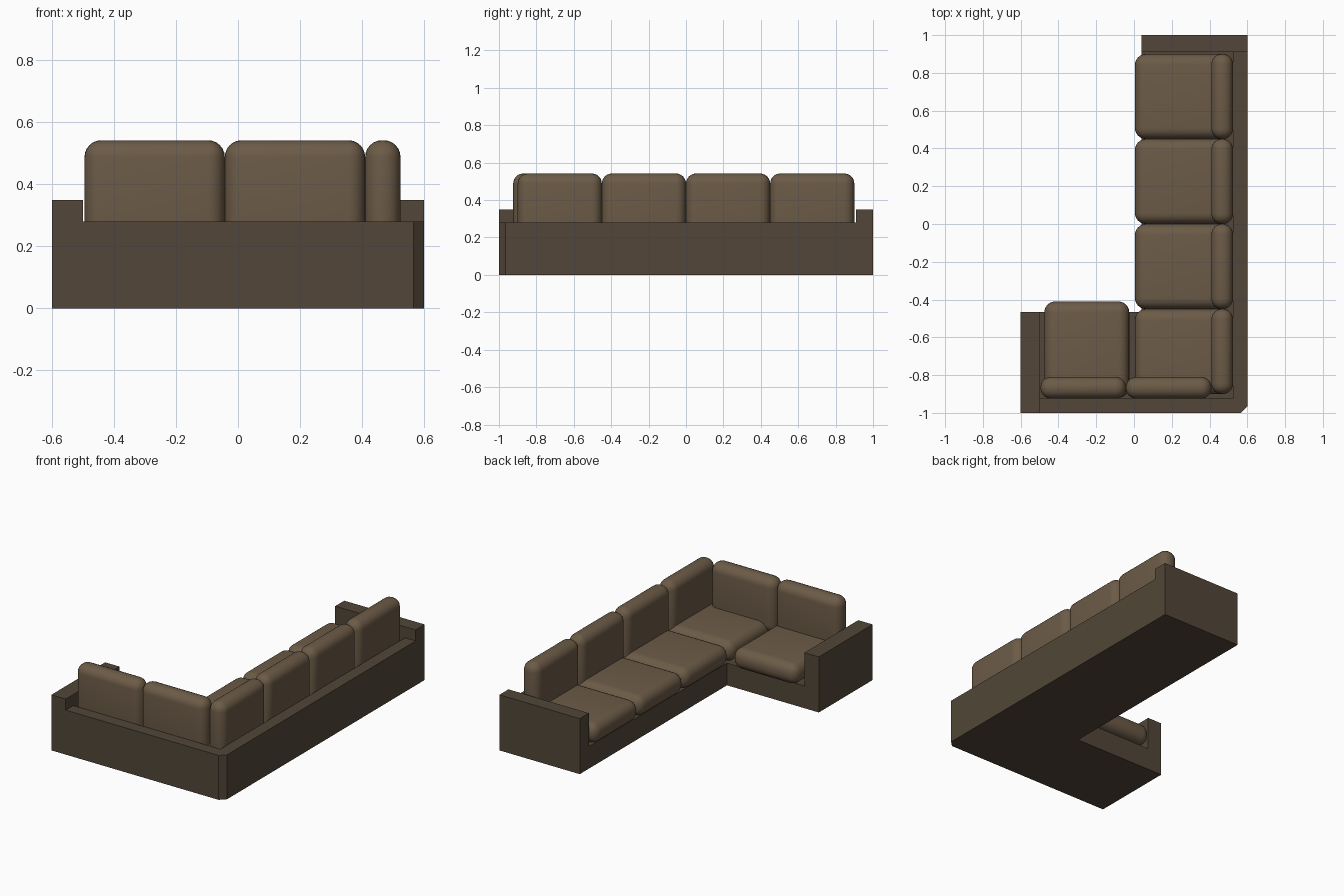
import bpy, bmesh

if "Cube" in bpy.data.objects:
    bpy.data.objects.remove(bpy.data.objects["Cube"])


def material(name, rgb):
    m = bpy.data.materials.new(name)
    m.diffuse_color = (*rgb, 1)
    m.use_nodes = True
    m.node_tree.nodes["Principled BSDF"].inputs["Base Color"].default_value = m.diffuse_color
    return m


frame_mat = material("dark_fabric", (0.085, 0.062, 0.040))
cushion_mat = material("tan_fabric", (0.150, 0.105, 0.063))


def add_object(name, bm, mat):
    bmesh.ops.recalc_face_normals(bm, faces=bm.faces[:])
    mesh = bpy.data.meshes.new(name)
    bm.to_mesh(mesh)
    bm.free()
    mesh.materials.append(mat)
    obj = bpy.data.objects.new(name, mesh)
    bpy.context.collection.objects.link(obj)
    return obj


def prism(name, outline, height):
    """Flat-sided block: an outline on the floor pulled up to a height."""
    bm = bmesh.new()
    face = bm.faces.new([bm.verts.new((x, y, 0)) for x, y in outline])
    ext = bmesh.ops.extrude_face_region(bm, geom=[face])
    top = [v for v in ext["geom"] if isinstance(v, bmesh.types.BMVert)]
    bmesh.ops.translate(bm, verts=top, vec=(0, 0, height))
    return add_object(name, bm, frame_mat)


def cushion(name, x0, x1, y0, y1, z0, z1, radius):
    """Soft box with rounded edges."""
    bm = bmesh.new()
    bmesh.ops.create_cube(bm, size=1)
    bmesh.ops.scale(bm, verts=bm.verts, vec=(x1 - x0, y1 - y0, z1 - z0))
    bmesh.ops.translate(bm, verts=bm.verts,
                        vec=((x0 + x1) / 2, (y0 + y1) / 2, (z0 + z1) / 2))
    bmesh.ops.bevel(bm, geom=bm.edges[:], offset=radius, segments=6,
                    profile=0.5, affect='EDGES')
    for f in bm.faces:
        f.smooth = True
    return add_object(name, bm, cushion_mat)


# Frame: low platform, L-shaped back rail with a cut corner, two arms
prism("platform", [(0.04, 0.91), (0.04, -0.465), (-0.5, -0.465),
                   (-0.5, -0.925), (0.525, -0.925), (0.525, 0.91)], 0.14)
prism("back_rail", [(-0.5, -1), (0.565, -1), (0.6, -0.965), (0.6, 0.91),
                    (0.525, 0.91), (0.525, -0.925), (-0.5, -0.925)], 0.28)
prism("arm_long_side", [(0.04, 0.91), (0.6, 0.91), (0.6, 1), (0.04, 1)], 0.35)
prism("arm_short_side", [(-0.6, -1), (-0.5, -1), (-0.5, -0.465), (-0.6, -0.465)], 0.35)

# Long side: four seat cushions, each with a back cushion standing on it
for i in range(4):
    y = -0.9 + 0.45 * i
    cushion(f"seat_cushion_{i + 1}", 0.005, 0.52, y, y + 0.45, 0.14, 0.27, 0.058)
    cushion(f"back_cushion_{i + 1}", 0.41, 0.524, y, y + 0.45, 0.20, 0.542, 0.054)

# Short side: one more seat cushion and two back cushions
cushion("seat_cushion_5", -0.475, -0.025, -0.92, -0.41, 0.14, 0.27, 0.058)
for i in range(2):
    x = -0.495 + 0.4525 * i
    cushion(f"back_cushion_{i + 5}", x, x + 0.4525, -0.924, -0.81, 0.20, 0.542, 0.054)
